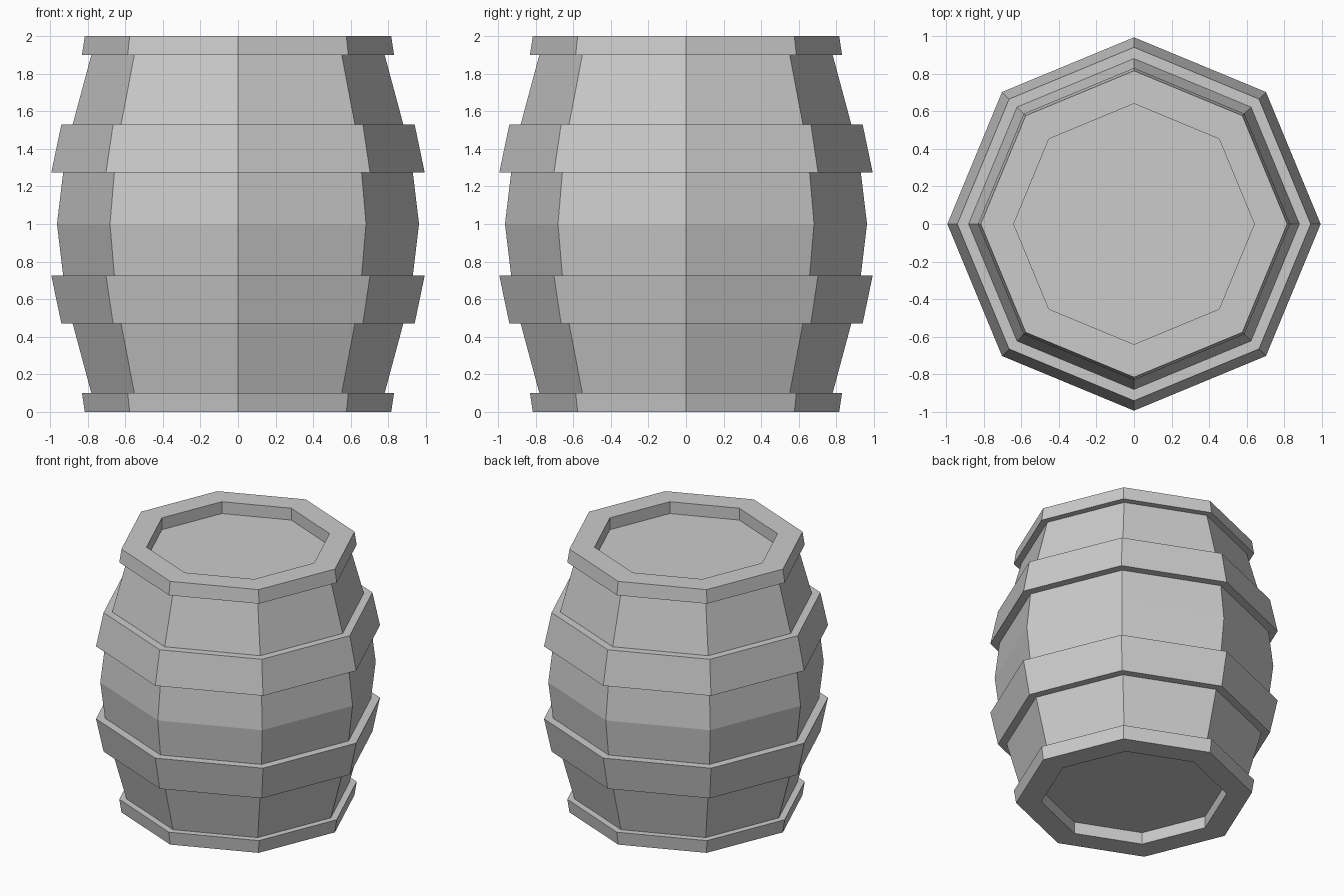
import bpy, bmesh
from math import cos, sin, tau

if "Cube" in bpy.data.objects:
    bpy.data.objects.remove(bpy.data.objects["Cube"])

SIDES = 8

# Lower half of the outline (radius, height): recessed head, end hoop, stave, wide hoop, belly
half = [(0.64, 0.09), (0.64, 0.0), (0.815, 0.0), (0.83, 0.10), (0.78, 0.10),
        (0.88, 0.472), (0.94, 0.472), (0.993, 0.725), (0.93, 0.725), (0.963, 1.0)]
# Mirror it about mid height for the upper half
profile = half + [(r, 2.0 - z) for r, z in reversed(half[:-1])]

# Turn the outline into eight flat sides, with corners on the x and y axes
bm = bmesh.new()
rings = [[bm.verts.new((r * cos(tau * i / SIDES), r * sin(tau * i / SIDES), z))
          for i in range(SIDES)] for r, z in profile]
for a, b in zip(rings, rings[1:]):
    for i in range(SIDES):
        j = (i + 1) % SIDES
        bm.faces.new((a[i], a[j], b[j], b[i]))

# Sunken bottom and top heads
bm.faces.new(rings[0][::-1])
bm.faces.new(rings[-1])
bmesh.ops.recalc_face_normals(bm, faces=bm.faces[:])

mesh = bpy.data.meshes.new("barrel")
bm.to_mesh(mesh)
bm.free()
bpy.context.collection.objects.link(bpy.data.objects.new("barrel", mesh))
